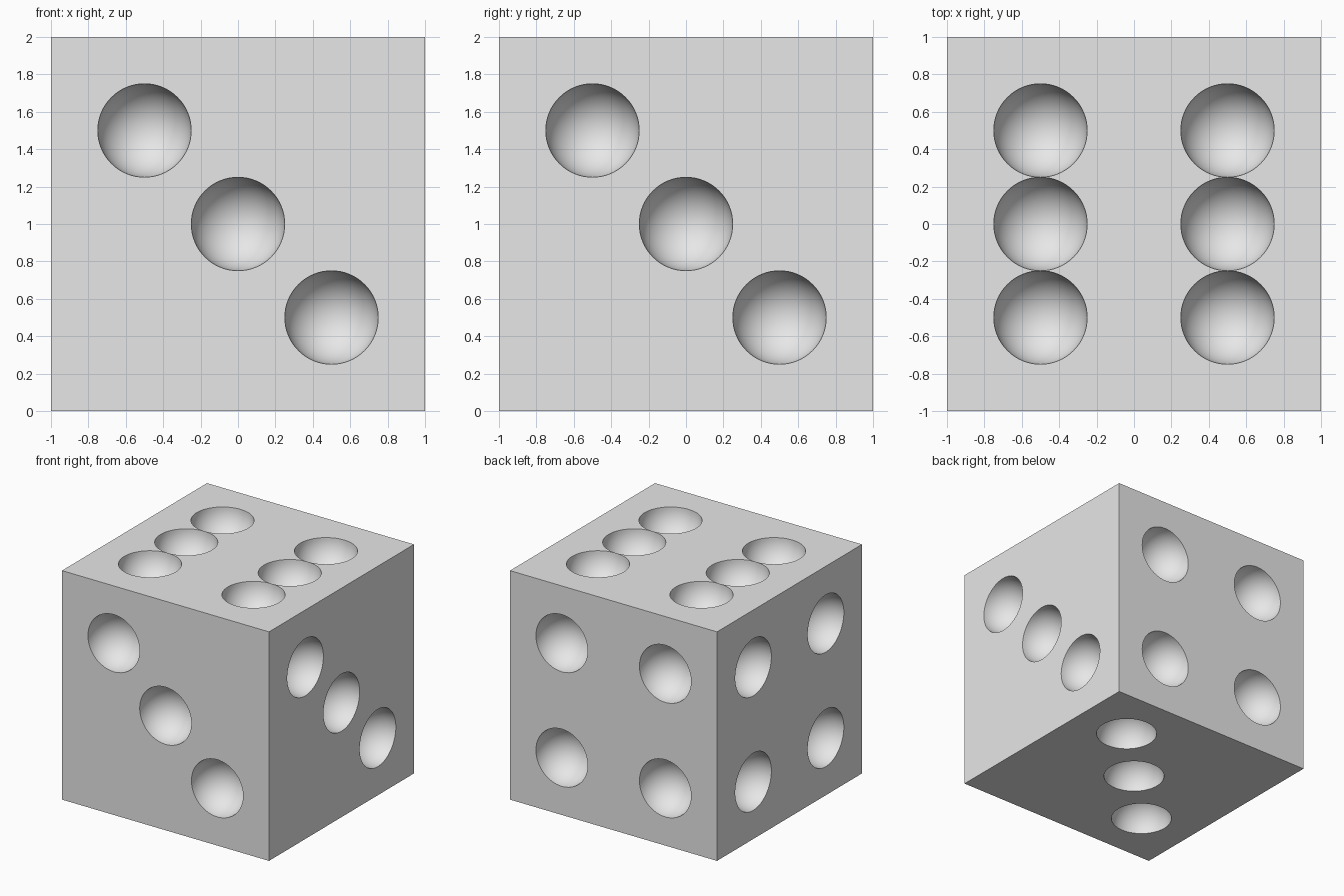
import bpy, bmesh
from mathutils import Vector, Matrix

cube = bpy.data.objects.get("Cube")
if cube:
    bpy.data.objects.remove(cube, do_unlink=True)

SPOT_RADIUS = 0.2498
CENTRE = Vector((0, 0, 1))

# Single plain grey
grey = bpy.data.materials.new("plain grey")
grey.use_nodes = True
grey.diffuse_color = (0.8, 0.8, 0.8, 1)
grey.node_tree.nodes["Principled BSDF"].inputs["Base Color"].default_value = (0.8, 0.8, 0.8, 1)


def make_object(name, bm):
    mesh = bpy.data.meshes.new(name)
    bm.to_mesh(mesh)
    bm.free()
    mesh.materials.append(grey)
    obj = bpy.data.objects.new(name, mesh)
    bpy.context.collection.objects.link(obj)
    return obj


# Spot layouts, as offsets along the two axes of a face
falling = [(-0.5, 0.5), (0, 0), (0.5, -0.5)]
rising = [(-0.5, -0.5), (0, 0), (0.5, 0.5)]
four = [(a, b) for a in (-0.5, 0.5) for b in (-0.5, 0.5)]
six = [(a, b) for a in (-0.5, 0.5) for b in (-0.5, 0, 0.5)]

X, Y, Z = Vector((1, 0, 0)), Vector((0, 1, 0)), Vector((0, 0, 1))
faces = [
    (-Y, X, Z, falling),   # front
    (X, Y, Z, falling),    # right-hand side
    (Y, X, Z, four),       # back
    (-X, Y, Z, four),      # opposite side
    (Z, X, Y, six),        # top
    (-Z, X, Y, rising),    # bottom
]

# Dice body
bm = bmesh.new()
bmesh.ops.create_cube(bm, size=2, matrix=Matrix.Translation(CENTRE))
body = make_object("dice_body", bm)

# Spheres that hollow out the spots, poles along each face normal
bm = bmesh.new()
for normal, across, up, spots in faces:
    turn = normal.to_track_quat("Z", "Y").to_matrix().to_4x4()
    for a, b in spots:
        place = Matrix.Translation(CENTRE + normal + across * a + up * b)
        bmesh.ops.create_uvsphere(bm, u_segments=64, v_segments=32,
                                  radius=SPOT_RADIUS, matrix=place @ turn)
for face in bm.faces:
    face.smooth = True
cutter = make_object("spot_cutter", bm)
cutter.hide_render = True

# Cut the spots, then drop the helper
cut = body.modifiers.new("spots", "BOOLEAN")
cut.operation = "DIFFERENCE"
cut.solver = "EXACT"
cut.object = cutter
bpy.context.view_layer.objects.active = body
bpy.ops.object.modifier_apply(modifier=cut.name)
bpy.data.objects.remove(cutter, do_unlink=True)
